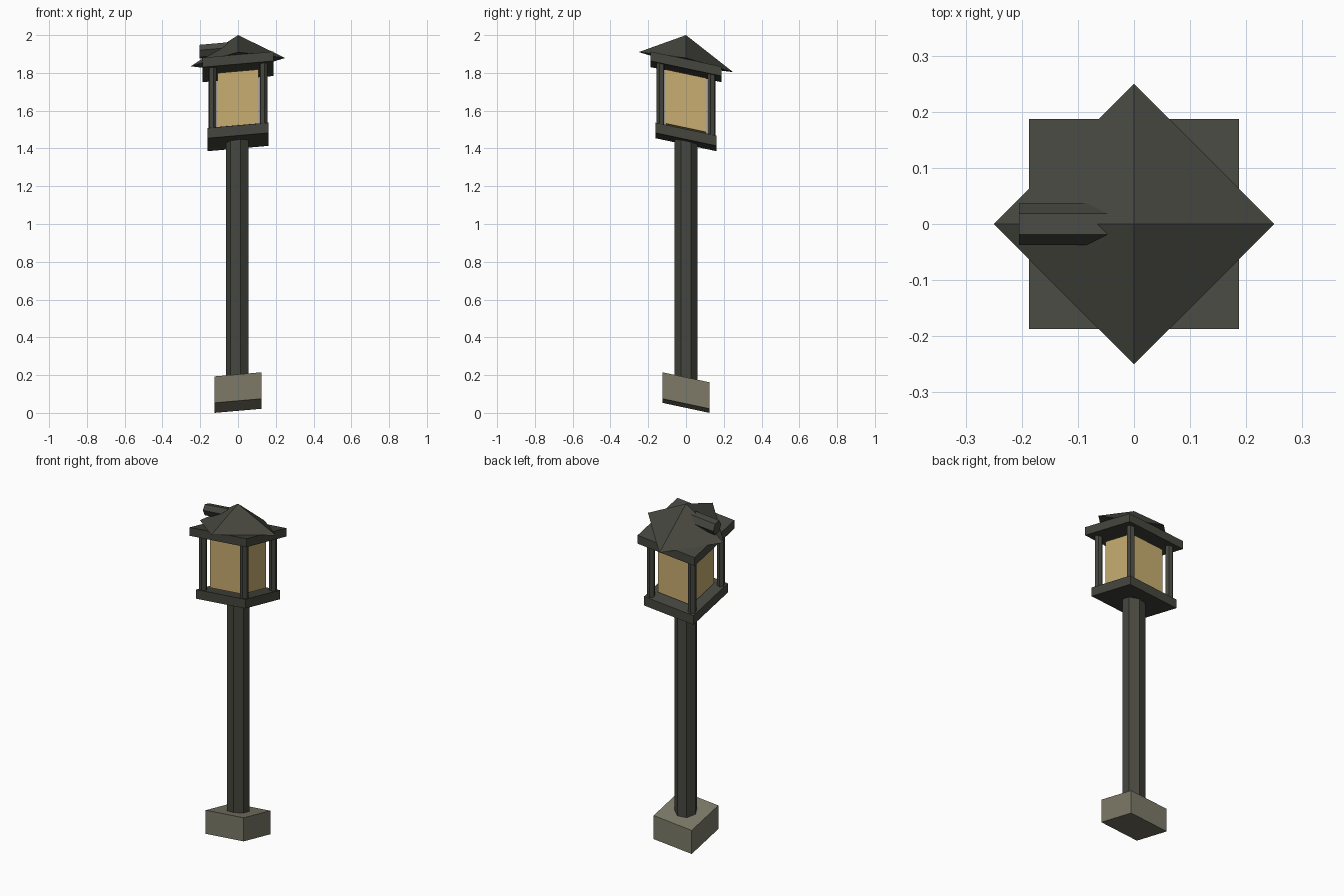
import bpy, bmesh, math
from mathutils import Matrix, Vector

if "Cube" in bpy.data.objects:
    bpy.data.objects.remove(bpy.data.objects["Cube"])

# Everything leans: heights are sheared along x and y, walls stay upright
SHEAR = Matrix.Identity(4)
SHEAR[2][0] = math.tan(math.radians(5))
SHEAR[2][1] = -math.tan(math.radians(12))


def material(name, rgb):
    m = bpy.data.materials.new(name)
    m.diffuse_color = (*rgb, 1)
    m.use_nodes = True
    m.node_tree.nodes["Principled BSDF"].inputs["Base Color"].default_value = m.diffuse_color
    return m


IRON = material("dark_iron", (0.062, 0.062, 0.05))
STONE = material("grey_stone", (0.205, 0.195, 0.14))
GLASS = material("amber_glass", (0.58, 0.42, 0.165))


def finish(name, bm, mat):
    bmesh.ops.transform(bm, matrix=SHEAR, verts=bm.verts)
    bmesh.ops.recalc_face_normals(bm, faces=bm.faces)
    mesh = bpy.data.meshes.new(name)
    bm.to_mesh(mesh)
    bm.free()
    mesh.materials.append(mat)
    bpy.context.collection.objects.link(bpy.data.objects.new(name, mesh))


def box(name, half, z0, z1, mat):
    bm = bmesh.new()
    m = Matrix.Translation((0, 0, (z0 + z1) / 2)) @ Matrix.Diagonal((2 * half, 2 * half, z1 - z0, 1))
    bmesh.ops.create_cube(bm, size=1, matrix=m)
    finish(name, bm, mat)


def prism(name, sides, start, end, r, mat, turn=0.0, r_end=None):
    """Cone or cylinder from start to end; turn spins it about its axis."""
    a, b = Vector(start), Vector(end)
    axis = b - a
    rot = Matrix.Rotation(math.pi / 2, 4, 'Y') if abs(axis.x) > 0 else Matrix.Identity(4)
    m = Matrix.Translation((a + b) / 2) @ rot @ Matrix.Rotation(turn, 4, 'Z')
    bm = bmesh.new()
    bmesh.ops.create_cone(bm, cap_ends=True, segments=sides, radius1=r,
                          radius2=r if r_end is None else r_end,
                          depth=axis.length, matrix=m)
    bmesh.ops.remove_doubles(bm, verts=bm.verts, dist=1e-5)
    finish(name, bm, mat)


# Footing and pole
box("stone_footing", 0.125, 0.0375, 0.1775, STONE)
prism("pole", 7, (0, 0, 0.15), (0, 0, 1.45), 0.063, IRON, math.pi / 2)

# Lantern: floor, glass, corner posts, ceiling
box("lantern_floor", 0.162, 1.434, 1.488, IRON)
box("lantern_glass", 0.108, 1.50, 1.786, GLASS)
for sx, side in ((-1, "left"), (1, "right")):
    for sy, face in ((-1, "front"), (1, "back")):
        x, y = 0.135 * sx, 0.135 * sy
        prism(f"{face}_{side}_post", 6, (x, y, 1.48), (x, y, 1.815), 0.0225, IRON, math.radians(15))
box("lantern_ceiling", 0.187, 1.807, 1.857, IRON)

# Pyramid roof with its corners on the axes, and the sideways vent pipe
prism("roof", 4, (0, 0, 1.857), (0, 0, 2.0), 0.25, IRON, 0, 0.0)
prism("vent_pipe", 6, (-0.205, 0, 1.93), (-0.02, 0, 1.93), 0.0375, IRON, 0)
